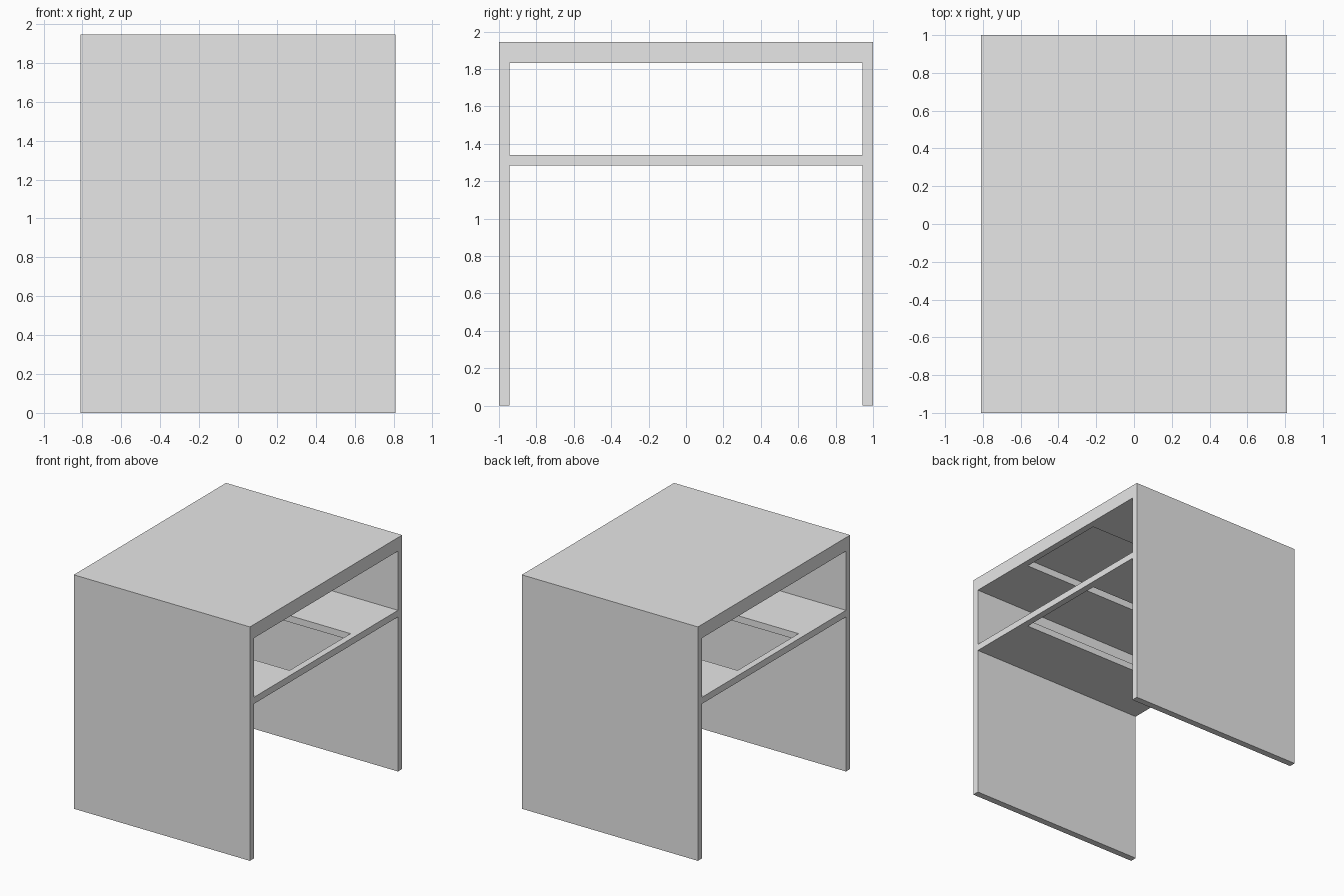
import bpy

default_cube = bpy.data.objects.get("Cube")
if default_cube:
    bpy.data.objects.remove(default_cube, do_unlink=True)

WIDTH, DEPTH, HEIGHT = 1.62, 2.0, 1.945
BOARD = 0.055
SHELF_TOP = 1.34
TOP_UNDERSIDE = 1.832

grey = bpy.data.materials.new("plain grey")
grey.use_nodes = True
grey.diffuse_color = (0.8, 0.8, 0.8, 1)
grey.node_tree.nodes["Principled BSDF"].inputs["Base Color"].default_value = grey.diffuse_color


def box(name, width, depth, bottom, top):
    """Box centred on x and y, between two heights."""
    bpy.ops.mesh.primitive_cube_add(size=1, location=(0, 0, (bottom + top) / 2))
    obj = bpy.context.object
    obj.name = name
    obj.scale = (width, depth, top - bottom)
    bpy.ops.object.transform_apply(location=True, rotation=False, scale=True)
    obj.data.materials.append(grey)
    return obj


# Carcass: side panels, shelf and thick top in one piece
carcass = box("table_carcass", WIDTH, DEPTH, 0, HEIGHT)
inner_depth = DEPTH - 2 * BOARD

# Open bays, then the shelf opening that also recesses the underside of the top
cutters = [
    box("lower_bay_cutter", WIDTH + 1, inner_depth, -1, SHELF_TOP - BOARD),
    box("upper_bay_cutter", WIDTH + 1, inner_depth, SHELF_TOP, TOP_UNDERSIDE),
    box("opening_cutter", WIDTH - 2 * BOARD, 0.8, 1, HEIGHT - BOARD),
]
bpy.context.view_layer.objects.active = carcass
for cutter in cutters:
    cutter.hide_render = True
    cut = carcass.modifiers.new(cutter.name, "BOOLEAN")
    cut.operation = "DIFFERENCE"
    cut.solver = "EXACT"
    cut.object = cutter
    bpy.ops.object.modifier_apply(modifier=cut.name)
    bpy.data.objects.remove(cutter, do_unlink=True)
